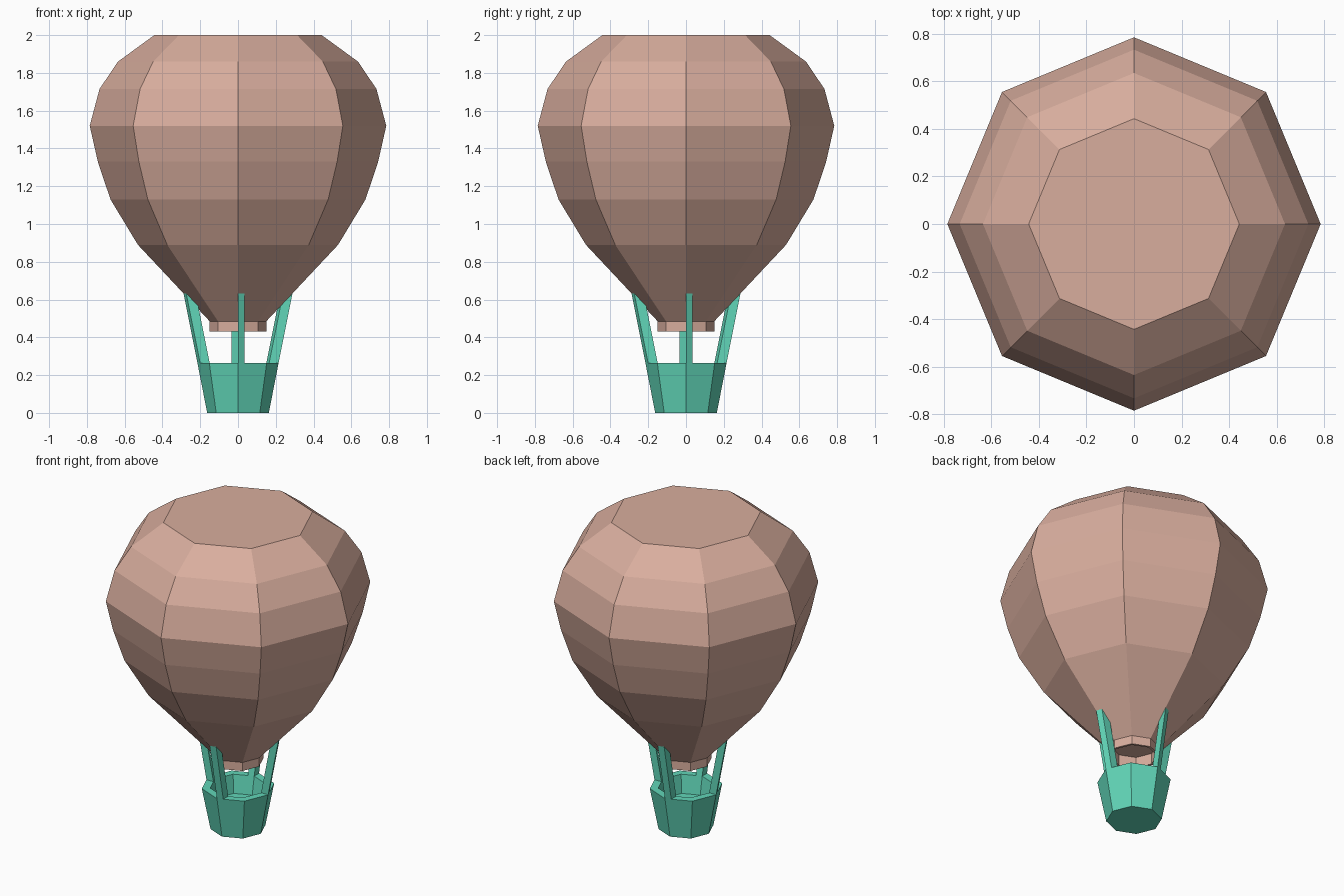
import bpy, bmesh
from math import cos, sin, pi
from mathutils import Vector

if "Cube" in bpy.data.objects:
    bpy.data.objects.remove(bpy.data.objects["Cube"])

SIDES = 8


def material(name, color):
    m = bpy.data.materials.new(name)
    m.diffuse_color = color
    m.use_nodes = True
    m.node_tree.nodes["Principled BSDF"].inputs["Base Color"].default_value = m.diffuse_color
    return m


def finish(bm, name, mat):
    bmesh.ops.recalc_face_normals(bm, faces=bm.faces)
    mesh = bpy.data.meshes.new(name)
    bm.to_mesh(mesh)
    bm.free()
    mesh.materials.append(mat)
    obj = bpy.data.objects.new(name, mesh)
    bpy.context.collection.objects.link(obj)
    return obj


def corner(i, r, z):
    a = 2 * pi * i / SIDES
    return Vector((r * cos(a), r * sin(a), z))


def lathe(name, profile, mat):
    """Octagonal solid from (radius, height) points, capped at both ends."""
    bm = bmesh.new()
    rings = [[bm.verts.new(corner(i, r, z)) for i in range(SIDES)] for r, z in profile]
    for a, b in zip(rings, rings[1:]):
        for i in range(SIDES):
            j = (i + 1) % SIDES
            bm.faces.new((a[i], a[j], b[j], b[i]))
    bm.faces.new(rings[0])
    bm.faces.new(rings[-1])
    return finish(bm, name, mat)


def strut(name, i, mat):
    """Post continuing the basket wall upward beside one octagon corner."""
    bm = bmesh.new()
    rings = []
    for z in (BASKET_TOP, 0.68):
        r = RIM + (z - BASKET_TOP) * 0.2
        along = (corner(i + 1, 1, 0) - corner(i, 1, 0)).normalized() * 0.038
        outer, inner = corner(i, r, z), corner(i, r - WALL, z)
        rings.append([bm.verts.new(p) for p in (outer, outer + along, inner + along, inner)])
    low, high = rings
    bm.faces.new(low)
    bm.faces.new(high)
    for k in range(4):
        n = (k + 1) % 4
        bm.faces.new((low[k], low[n], high[n], high[k]))
    return finish(bm, name, mat)


pink = material("envelope_pink", (0.69, 0.42, 0.34, 1))
teal = material("basket_teal", (0.12, 0.67, 0.48, 1))
BASKET_TOP, RIM, WALL = 0.265, 0.215, 0.05

# Envelope with a recessed neck at the bottom
lathe("envelope", [(0.135, 0.50), (0.135, 0.43), (0.15, 0.43), (0.15, 0.485),
                   (0.53, 0.89), (0.675, 1.13), (0.742, 1.33), (0.785, 1.52),
                   (0.733, 1.715), (0.635, 1.86), (0.443, 2.0)], pink)

# Hollow basket with raised floor
lathe("basket", [(0.163, 0), (RIM, BASKET_TOP), (RIM - WALL, BASKET_TOP), (0.145, 0.15)], teal)

# Four struts, one per axis
for n, side in enumerate(("right", "back", "left", "front")):
    strut(side + "_strut", n * 2, teal)
